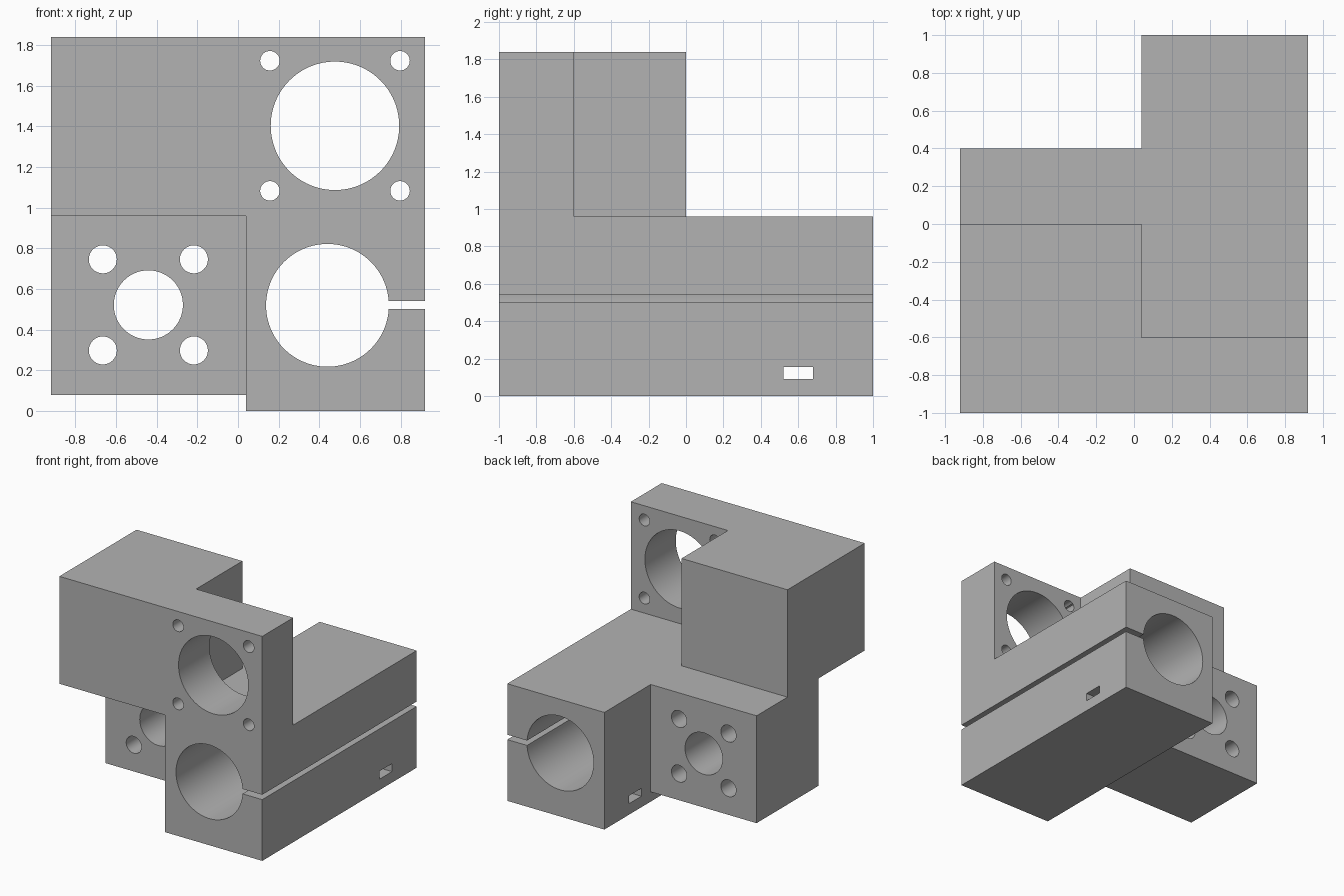
import bpy
import bmesh
import math
from mathutils import Matrix

cube = bpy.data.objects.get("Cube")
if cube:
    bpy.data.objects.remove(cube, do_unlink=True)

grey = bpy.data.materials.new("plain grey")
grey.use_nodes = True
colour = (0.45, 0.45, 0.45, 1)
grey.diffuse_color = colour
grey.node_tree.nodes["Principled BSDF"].inputs["Base Color"].default_value = colour


def make_object(name, bm):
    mesh = bpy.data.meshes.new(name)
    bm.to_mesh(mesh)
    bm.free()
    mesh.materials.append(grey)
    obj = bpy.data.objects.new(name, mesh)
    bpy.context.collection.objects.link(obj)
    return obj


def block(name, x, y, z):
    """Box given by its (low, high) range on each axis."""
    bm = bmesh.new()
    bmesh.ops.create_cube(bm, size=1)
    for v in bm.verts:
        v.co = [r[0] if c < 0 else r[1] for c, r in zip(v.co, (x, y, z))]
    return make_object(name, bm)


def drill(name, x, z, radius, y, segments=64):
    """Cylinder along y, used as a drill."""
    bm = bmesh.new()
    place = Matrix.Translation((x, sum(y) / 2, z)) @ Matrix.Rotation(math.pi / 2, 4, "X")
    bmesh.ops.create_cone(bm, cap_ends=True, segments=segments, radius1=radius,
                          radius2=radius, depth=y[1] - y[0], matrix=place)
    return make_object(name, bm)


def combine(body, tools, operation):
    """Apply each tool to the body, then remove the tools."""
    for tool in tools:
        tool.hide_render = True
        mod = body.modifiers.new(tool.name, "BOOLEAN")
        mod.object, mod.operation, mod.solver = tool, operation, "EXACT"
    graph = bpy.context.evaluated_depsgraph_get()
    mesh = bpy.data.meshes.new_from_object(body.evaluated_get(graph))
    body.modifiers.clear()
    body.data = mesh
    for tool in tools:
        bpy.data.objects.remove(tool, do_unlink=True)


def bolt_holes(name, x, z, offset, radius, y):
    return [drill(name, x + sx * offset, z + sz * offset, radius, y, 32)
            for sx in (-1, 1) for sz in (-1, 1)]


# Solid blocks of the bracket
LEFT, MID, RIGHT = -0.92, 0.04, 0.92
SHELF, TOP = 0.96, 1.84
body = block("mounting_bracket", (MID, RIGHT), (-1, 1), (0, SHELF))
combine(body, [
    block("motor_plate", (MID, RIGHT), (-1, -0.6), (SHELF, TOP)),
    block("upper_block", (LEFT, MID), (-1, 0), (SHELF, TOP)),
    block("nut_block", (LEFT, MID), (-0.4, 0.4), (0.08, SHELF)),
], "UNION")

# Bores, bolt holes, clamp slit and cable tie slot
cutters = [
    drill("clamp_bore", 0.44, 0.52, 0.302, (-1.1, 1.1), 96),
    block("clamp_slit", (0.6, 1), (-1.1, 1.1), (0.502, 0.542)),
    block("tie_slot", (-0.1, 1), (0.52, 0.68), (0.09, 0.155)),
    drill("motor_bore", 0.477, 1.403, 0.316, (-1.1, -0.5), 96),
    drill("nut_bore", -0.441, 0.522, 0.17, (-0.5, 0.5)),
]
cutters += bolt_holes("motor_bolt", 0.477, 1.403, 0.32, 0.048, (-1.1, -0.5))
cutters += bolt_holes("nut_bolt", -0.441, 0.522, 0.224, 0.069, (-0.5, 0.5))
combine(body, cutters, "DIFFERENCE")

# Smooth bores with crisp edges
bpy.ops.object.select_all(action="DESELECT")
body.select_set(True)
bpy.context.view_layer.objects.active = body
bpy.ops.object.shade_smooth_by_angle(angle=math.radians(30))
